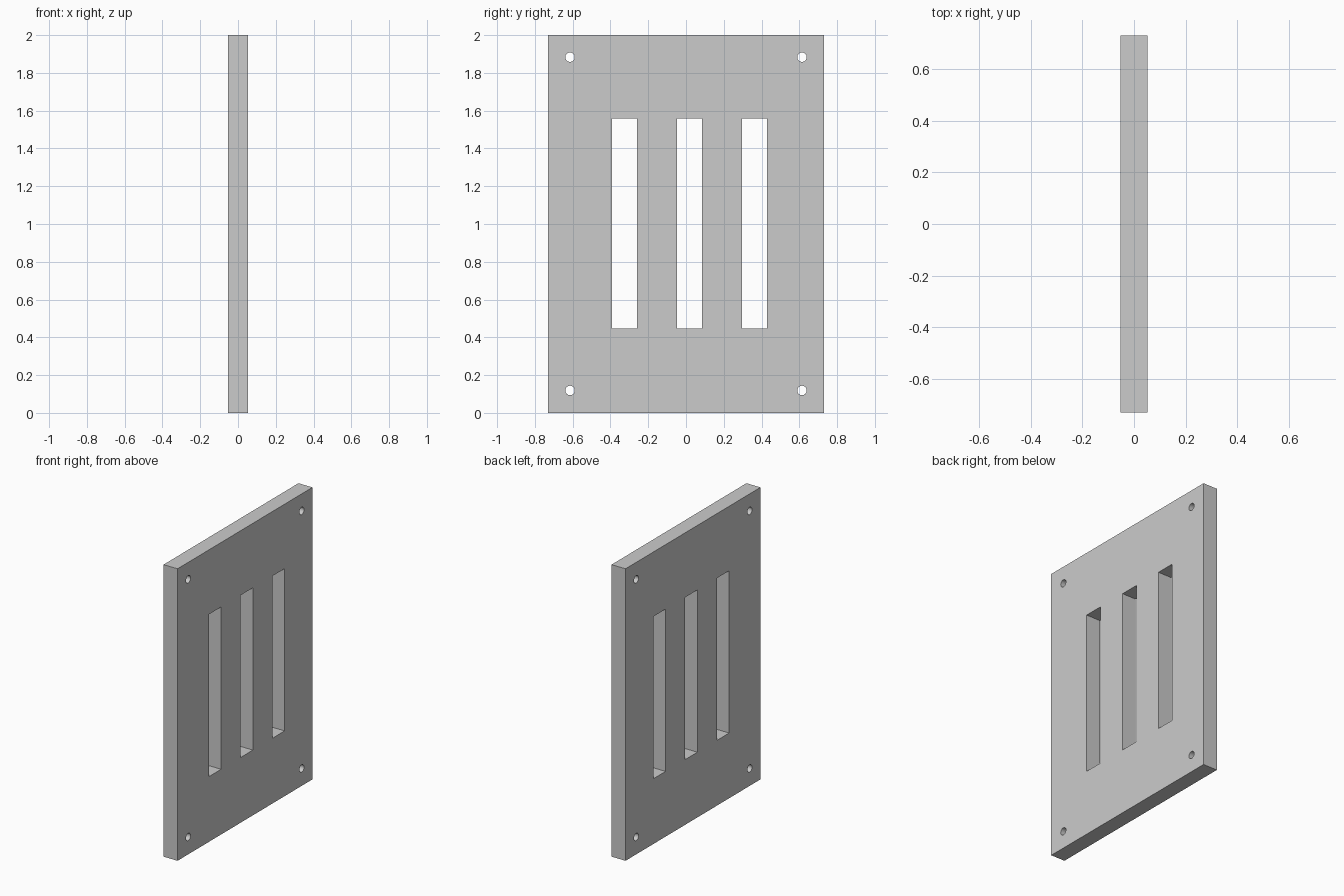
import bpy, bmesh
from math import sin, cos, tau
from mathutils import Matrix

if "Cube" in bpy.data.objects:
    bpy.data.objects.remove(bpy.data.objects["Cube"])

HALF_W, HEIGHT, HALF_T = 0.73, 2.0, 0.053


def rect(y0, y1, z0, z1):
    return [(y0, z0), (y1, z0), (y1, z1), (y0, z1)]


def circle(y, z, r, n=32):
    return [(y + r * cos(tau * i / n), z + r * sin(tau * i / n)) for i in range(n)]


# outline of the plate, three tall slots and four corner screw holes
loops = [rect(-HALF_W, HALF_W, 0, HEIGHT)]
for y in (-0.325, 0.019, 0.363):
    loops.append(rect(y - 0.066, y + 0.066, 0.447, 1.558))
for y in (-0.614, 0.614):
    for z in (0.119, 1.883):
        loops.append(circle(y, z, 0.025))

# filled flat curve, extruded to the plate thickness
curve = bpy.data.curves.new("plate_profile", 'CURVE')
curve.dimensions = '2D'
curve.fill_mode = 'BOTH'
curve.extrude = HALF_T
for pts in loops:
    s = curve.splines.new('POLY')
    s.points.add(len(pts) - 1)
    for p, (y, z) in zip(s.points, pts):
        p.co = (y, z, 0, 1)
    s.use_cyclic_u = True
plate = bpy.data.objects.new("slotted_plate", curve)
bpy.context.collection.objects.link(plate)
bpy.context.view_layer.objects.active = plate
plate.select_set(True)
bpy.ops.object.convert(target='MESH')
plate = bpy.context.object

# weld the caps to the walls and stand the plate upright facing x
bm = bmesh.new()
bm.from_mesh(plate.data)
bmesh.ops.remove_doubles(bm, verts=bm.verts, dist=1e-5)
bm.transform(Matrix(((0, 0, 1, 0), (1, 0, 0, 0), (0, 1, 0, 0), (0, 0, 0, 1))))
bmesh.ops.recalc_face_normals(bm, faces=bm.faces)
bm.to_mesh(plate.data)
bm.free()
bpy.ops.object.shade_smooth_by_angle()
